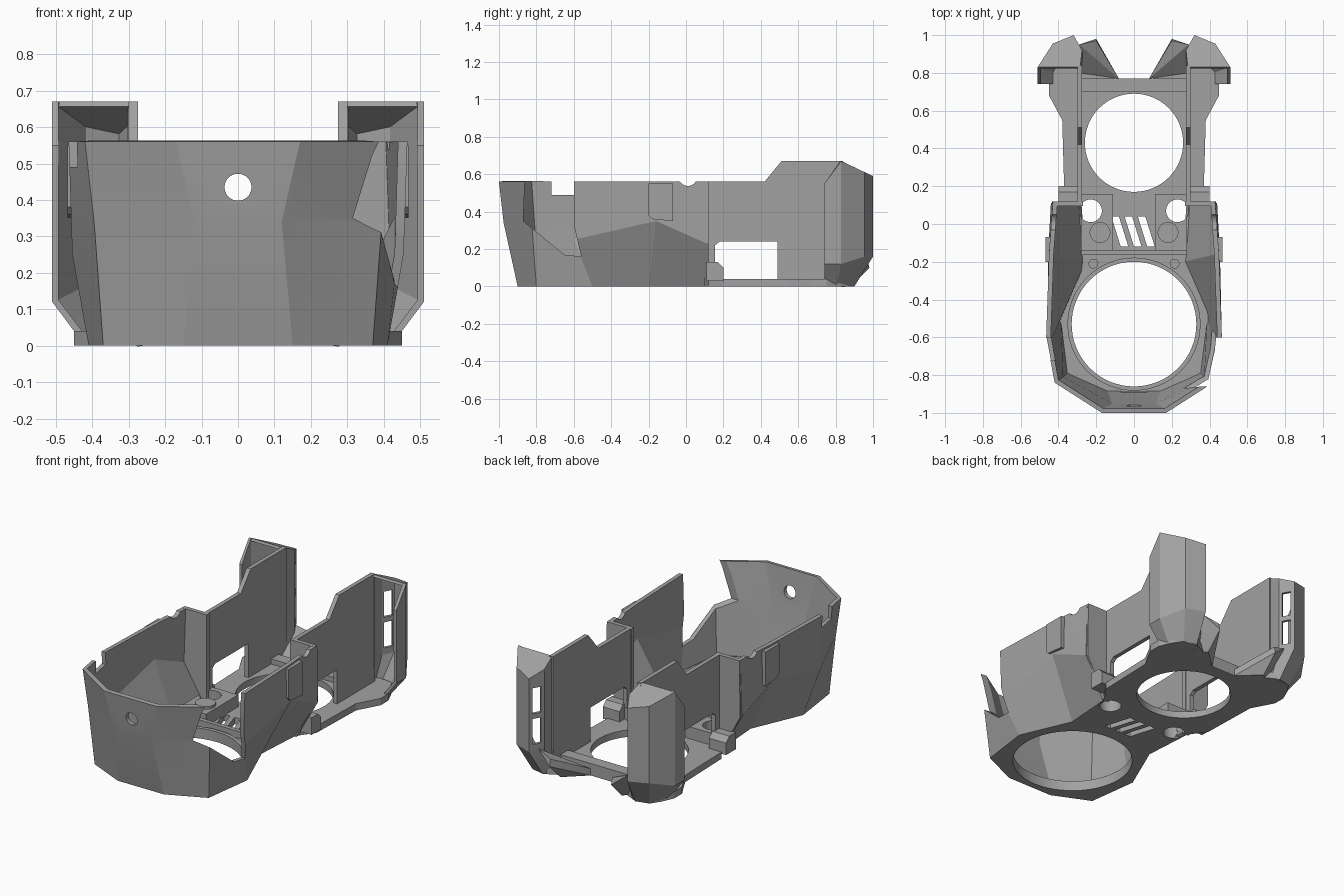
import bpy, bmesh, math
from mathutils import Vector

if "Cube" in bpy.data.objects:
    bpy.data.objects.remove(bpy.data.objects["Cube"])

grey = bpy.data.materials.new("plain_grey")
grey.use_nodes = True
grey.diffuse_color = (0.36, 0.36, 0.36, 1)
grey.node_tree.nodes["Principled BSDF"].inputs["Base Color"].default_value = grey.diffuse_color


def finish(name, bm, recalc=True):
    if recalc:
        bmesh.ops.recalc_face_normals(bm, faces=bm.faces)
    mesh = bpy.data.meshes.new(name)
    bm.to_mesh(mesh)
    bm.free()
    mesh.materials.append(grey)
    ob = bpy.data.objects.new(name, mesh)
    bpy.context.collection.objects.link(ob)
    return ob


def prism(name, pts, lo, hi, axis="z"):
    """Extrude a 2D outline: (x, y) along z, (y, z) along x, (x, z) along y."""
    place = {"z": lambda a, b, h: (a, b, h),
             "x": lambda a, b, h: (h, a, b),
             "y": lambda a, b, h: (a, h, b)}[axis]
    bm = bmesh.new()
    ends = [[bm.verts.new(place(a, b, h)) for a, b in pts] for h in (lo, hi)]
    for ring in ends:
        bm.faces.new(ring)
    n = len(pts)
    for i in range(n):
        j = (i + 1) % n
        bm.faces.new((ends[0][i], ends[0][j], ends[1][j], ends[1][i]))
    return finish(name, bm)


def box(name, x, y, z):
    return prism(name, [(x[0], y[0]), (x[1], y[0]), (x[1], y[1]), (x[0], y[1])], *z)


def disc(cx, cy, r, n=64):
    return [(cx + r * math.cos(2 * math.pi * i / n), cy + r * math.sin(2 * math.pi * i / n))
            for i in range(n)]


def apply(ob, mod):
    bpy.ops.object.select_all(action="DESELECT")
    bpy.context.view_layer.objects.active = ob
    ob.select_set(True)
    bpy.ops.object.modifier_apply(modifier=mod.name)


def cut(ob, cutter):
    cutter.hide_render = True
    mod = ob.modifiers.new("cut", "BOOLEAN")
    mod.operation, mod.solver, mod.object = "DIFFERENCE", "EXACT", cutter
    apply(ob, mod)
    bpy.data.objects.remove(cutter)


def thicken(ob, t):
    mod = ob.modifiers.new("wall", "SOLIDIFY")
    mod.thickness, mod.offset = t, -1
    apply(ob, mod)


def loft(name, rings, t):
    """Open wall through stacked paths, thickened inwards."""
    bm = bmesh.new()
    rows = [[bm.verts.new(p) for p in ring] for ring in rings]
    for low, high in zip(rows, rows[1:]):
        for i in range(len(low) - 1):
            bm.faces.new((low[i], low[i + 1], high[i + 1], high[i]))
    ob = finish(name, bm, recalc=False)
    thicken(ob, t)
    return ob


def both(half):
    """Mirror a front-to-back half path into one running from -x round to +x."""
    return [(-p[0], *p[1:]) for p in reversed(half)] + half


def side(path, s):
    return path if s > 0 else [(-p[0], *p[1:]) for p in reversed(path)]


def span(s, a, b):
    return sorted((s * a, s * b))


# Floor plate
half = [(.15, -.9), (.37, -.8), (.41, -.5), (.28, -.2), (.30, .1), (.37, .2), (.38, .55),
        (.45, .68), (.45, .75), (.42, .82), (.38, .88), (.28, .89), (.2, .85), (.1, .77)]
floor = prism("floor_plate", both(half), 0, .04)
for x, y, r in [(0, -.53, .33), (0, .43, .26)]:
    cut(floor, prism("cutter", disc(x, y, r), -.1, .2))

# Raised rim around the front hole
rim = prism("front_hole_rim", disc(0, -.53, .352), .03, .06)
cut(rim, prism("cutter", disc(0, -.53, .33), -.1, .2))

# Plain slanted vents
for x in (-.07, 0, .07):
    cut(floor, prism("cutter", [(x, -.12), (x + .04, -.12), (x - .01, .04), (x - .05, .04)], -.1, .2))

# Mounting blocks with holes, bosses and pins
for s, tag in ((1, "left"), (-1, "right")):
    block = box(f"{tag}_mount_block", span(s, .11, .28), (-.14, .16), (.03, .11))
    for ob in (block, floor):
        cut(ob, prism("cutter", disc(s * .23, .07, .06, 40), -.1, .2))
    prism(f"{tag}_boss", disc(s * .18, -.045, .055, 32), .1, .125)
    prism(f"{tag}_pin", disc(s * .215, -.21, .026, 24), .03, .06)
box("cross_rib", (-.28, .28), (-.165, -.14), (.03, .08))
box("rear_rib", (-.28, .28), (.7, .77), (.03, .07))
box("front_clip", (-.07, .07), (-.905, -.885), (.03, .08))

# Faceted front shell
low = [(.15, -.9, 0), (.37, -.8, 0), (.41, -.5, 0), (.28, -.2, 0), (.30, .11, 0)]
mid = [(.12, -.975, .34), (.395, -.825, .34), (.455, -.6, .25), (.455, -.16, .35), (.44, .11, .23)]
top = [(.17, -1, .56), (.42, -.84, .56), (.465, -.6, .56), (.45, -.16, .56), (.43, .11, .56)]
shell = loft("front_shell", [both(r) for r in (low, mid, top)], .025)
cut(shell, prism("cutter", disc(0, .435, .037, 40), -1.2, -.8, "y"))
cut(shell, prism("cutter", [(-.86, .6), (-.87, .35), (-.65, .17), (-.56, .16), (-.6, .33), (-.6, .6)],
                 .2, .7, "x"))
cut(shell, prism("cutter", [(-.72, .49), (-.6, .49), (-.6, .6), (-.72, .6)], -.7, -.2, "x"))
cut(shell, prism("cutter", disc(.01, .585, .048, 32), -.7, .7, "x"))

for s, tag in ((1, "left"), (-1, "right")):
    # Wall returning inwards behind the shell, with its foot
    back = [(.29, 0), (.31, 0), (.435, .23), (.43, .56), (.27, .56), (.27, 0)]
    prism(f"{tag}_return_wall", [(s * a, b) for a, b in back], .095, .12, "y")
    prism(f"{tag}_return_foot", [(.11, .03), (.2, .03), (.2, .1), (.17, .13), (.11, .13)],
          *span(s, .29, .4), "x")

    # Raised clip pocket on the outside of the shell
    prism(f"{tag}_clip_pocket", [(-.2, .38), (-.18, .36), (-.07, .35), (-.07, .55), (-.2, .55)],
          *span(s, .44, .468), "x")

    # Rear side wall with stepped top and window
    wall = prism(f"{tag}_rear_wall", [(.1, .03), (.84, .03), (.84, .67), (.51, .67), (.42, .56), (.1, .56)],
                 *span(s, .275, .3), "x")
    cut(wall, prism("cutter", [(.155, .04), (.49, .04), (.49, .24), (.18, .24), (.155, .22)],
                    *span(s, .2, .4), "x"))

    # Hollow rear corner post
    plan = [(.51, .74), (.51, .83), (.43, .955), (.32, 1.0), (.275, .92), (.285, .83)]
    foot = [(.42, .74, 0), (.42, .8, 0), (.38, .88, 0), (.3, .9, 0), (.26, .87, 0), (.26, .83, 0)]
    belt = [(x, y, .12 + .04 * (y > .9)) for x, y in plan]
    crown = [(x, y, .55 if y < .8 else .67 - .47 * (y - .83)) for x, y in plan]
    post = loft(f"{tag}_rear_post", [side(r, s) for r in (foot, belt, crown)], .018)

    # Two slots in the inner rear facet
    a, b = Vector(plan[3]), Vector(plan[4])
    along = (b - a).normalized()
    out = Vector((-along.y, along.x)) * .05
    p, q = a.lerp(b, .25), a.lerp(b, .8)
    for z in (.2, .38):
        quad = [p + out, q + out, q - out, p - out]
        cut(post, prism("cutter", [(s * v.x, v.y) for v in quad], z, z + .15))

    # Sloping post cap
    bm = bmesh.new()
    bm.faces.new([bm.verts.new(v) for v in side(crown[1:], s)])
    thicken(finish(f"{tag}_post_cap", bm, recalc=False), .015)

    # Low wedge bracing the post to the floor
    bm = bmesh.new()
    for v in [(.08, .77, 0), (.08, .77, .04), (.2, .98, .1), (.2, .97, .14), (.29, .95, .17),
              (.29, .8, 0), (.29, .8, .05), (.2, .88, 0)]:
        bm.verts.new((s * v[0], v[1], v[2]))
    bmesh.ops.convex_hull(bm, input=bm.verts)
    finish(f"{tag}_post_brace", bm)

# Soft shading with sharp edges kept
bpy.ops.object.select_all(action="DESELECT")
for ob in bpy.context.collection.objects:
    if ob.type == "MESH" and grey.name in ob.data.materials:
        ob.select_set(True)
        bpy.context.view_layer.objects.active = ob
bpy.ops.object.shade_smooth_by_angle(angle=math.radians(15))
